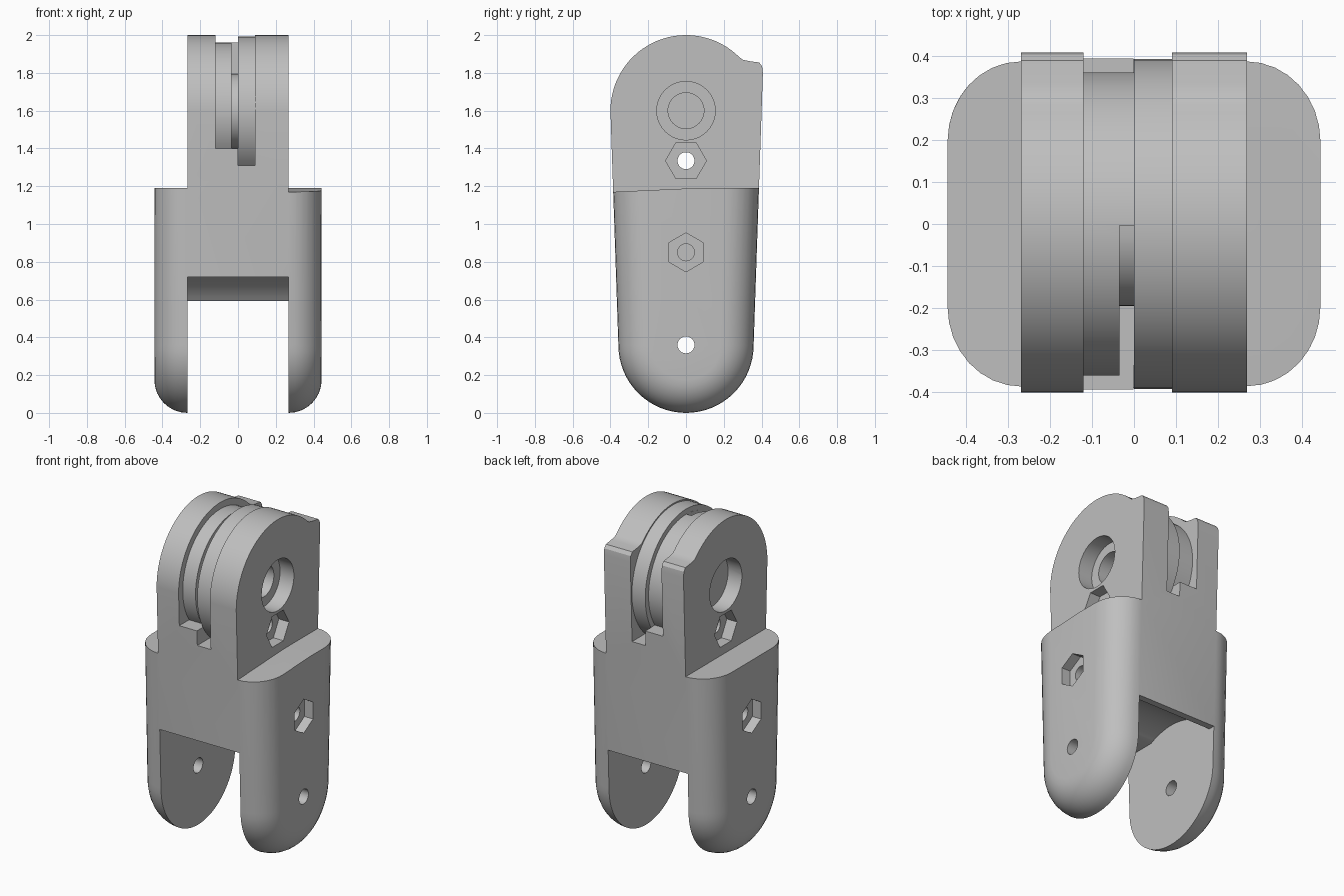
import bpy, bmesh, math

if "Cube" in bpy.data.objects:
    bpy.data.objects.remove(bpy.data.objects["Cube"])

W, ROUND = 0.268, 0.175      # half width of the core, edge rounding of the side shells
CZ, R0 = 0.358, 0.358        # lower hinge centre height and end radius
TZ, R1 = 1.6, 0.40           # upper hinge centre height and end radius


def arc(cy, cz, r, a0, a1, n):
    """Arc points (y, z), both ends included, angles in degrees."""
    return [(cy + r * math.cos(math.radians(a0 + (a1 - a0) * i / n)),
             cz + r * math.sin(math.radians(a0 + (a1 - a0) * i / n))) for i in range(n + 1)]


def circle(cy, cz, r, n=32, start=0):
    return arc(cy, cz, r, start, start + 360, n)[:-1]


def loft(name, layers):
    """Solid from (x, profile) layers; every profile has the same number of points."""
    bm = bmesh.new()
    rings = [[bm.verts.new((x, y, z)) for y, z in prof] for x, prof in layers]
    n = len(rings[0])
    for a, b in zip(rings, rings[1:]):
        for i in range(n):
            j = (i + 1) % n
            bm.faces.new((a[i], a[j], b[j], b[i]))
    bm.faces.new(rings[0][::-1])
    bm.faces.new(rings[-1])
    bmesh.ops.recalc_face_normals(bm, faces=bm.faces[:])
    me = bpy.data.meshes.new(name)
    bm.to_mesh(me)
    bm.free()
    ob = bpy.data.objects.new(name, me)
    bpy.context.collection.objects.link(ob)
    return ob


# Side outline: round foot, tapered sides, stop nub at the back, round head
outline = (arc(0, CZ, R0, 180, 360, 32)
           + [(0.407, 1.80), (0.403, 1.835), (0.388, 1.855), (0.335, 1.862), (0.30, 1.87)]
           + arc(0, TZ, R1, 45, 180, 32))


def inset(d):
    k = (R0 - d) / R0
    return [(y * k, CZ + (z - CZ) * k if z < CZ else z) for y, z in outline]


# Full-width body with rounded outer edges
half = []
for i in range(9):
    t = math.radians(90 * i / 8)
    half.append((W + ROUND * math.sin(t), inset(ROUND * (1 - math.cos(t)))))
body = loft("finger_segment", [(-x, p) for x, p in reversed(half)] + half)

cutters = []


def cut(profile, x0, x1):
    c = loft("cutter", [(x0, profile), (x1, profile)])
    c.hide_render = True
    cutters.append(c)


# Shoulders: remove the sides above the shells
cut([(-1, 1.142), (0.05, 1.19), (1, 1.19), (1, 3), (-1, 3)], W, 1)
cut([(-1, 1.19), (1, 1.19), (1, 3), (-1, 3)], -1, -W)

# Fork slot with curved roof and lower lip at the back
cut([(1, -1), (1, 0.592)] + arc(0, 0.36, 0.40, 35.5, 115.8, 20) + [(-1, 0.72), (-1, -1)], -W, W)


# Cable grooves around the head
def groove(r, floor, x0, x1):
    a = math.degrees(math.asin((floor - TZ) / r))
    cut([(-1, floor), (-1, 3), (1, 3), (1, floor)] + arc(0, TZ, r, a, 180 - a, 56), x0, x1)


groove(0.36, 1.40, -0.12, 0)
groove(0.392, 1.31, -0.001, 0.09)
cut([(-1, 1.402), (-1, 2.5), (-0.003, 2.5)] + arc(0, TZ, 0.195, 91, 269, 24)
    + [(-0.003, 1.402)], -0.034, -0.0005)

# Hinge bores in the head
cut(circle(0, TZ, 0.155, 40), 0.175, 1)
cut(circle(0, TZ, 0.095, 40), 0.10, 1)
cut(circle(0, TZ, 0.155, 40), -1, -0.175)

# Through holes
cut(circle(0, 1.335, 0.045, 24), -1, 1)
cut(circle(0, 0.36, 0.045, 24), -1, 1)

# Hexagonal nut pockets on both sides
for s in (-1, 1):
    for prof, depth in ((circle(0, 1.335, 0.108, 6), 0.20),
                        (circle(0, 0.85, 0.103, 6, 30), 0.385),
                        (circle(0, 0.85, 0.045, 24), 0.33)):
        cut(prof, min(s * depth, s), max(s * depth, s))

# Apply all cuts
for c in cutters:
    m = body.modifiers.new("cut", 'BOOLEAN')
    m.operation, m.solver, m.object = 'DIFFERENCE', 'EXACT', c
dg = bpy.context.evaluated_depsgraph_get()
mesh = bpy.data.meshes.new_from_object(body.evaluated_get(dg))
body.modifiers.clear()
body.data = mesh
for c in cutters:
    bpy.data.objects.remove(c)

# Single grey plastic
mat = bpy.data.materials.new("grey_plastic")
mat.diffuse_color = (0.52, 0.52, 0.52, 1)
mat.use_nodes = True
mat.node_tree.nodes["Principled BSDF"].inputs["Base Color"].default_value = mat.diffuse_color
mesh.materials.clear()
mesh.materials.append(mat)

bpy.ops.object.select_all(action='DESELECT')
body.select_set(True)
bpy.context.view_layer.objects.active = body
bpy.ops.object.shade_smooth_by_angle(angle=math.radians(30))
